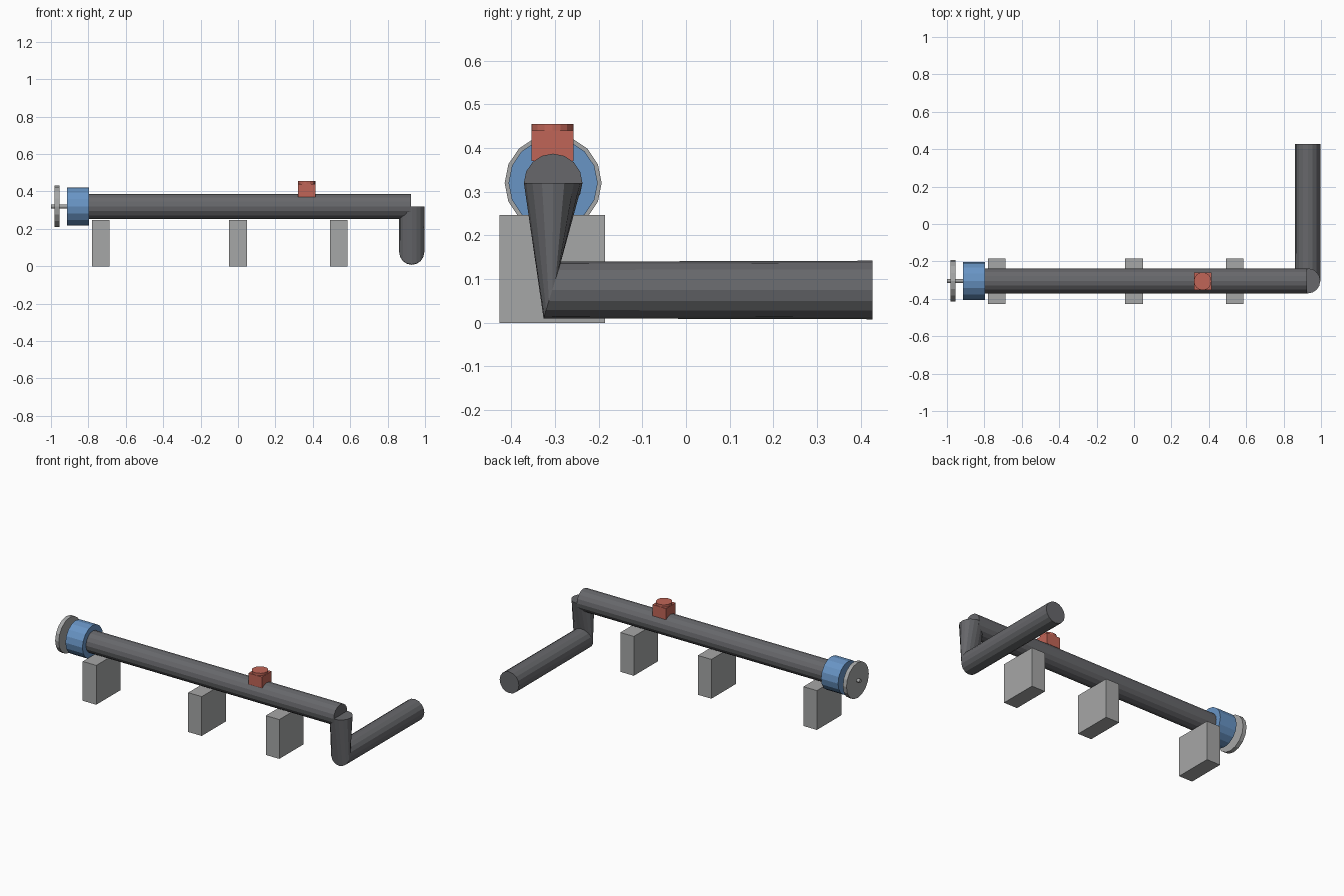
import bpy, bmesh, math
from mathutils import Vector, Matrix

cube = bpy.data.objects.get("Cube")
if cube:
    bpy.data.objects.remove(cube, do_unlink=True)


def material(name, rgb):
    m = bpy.data.materials.new(name)
    m.use_nodes = True
    m.diffuse_color = (*rgb, 1)
    m.node_tree.nodes["Principled BSDF"].inputs["Base Color"].default_value = (*rgb, 1)
    return m


PIPE = material("dark grey steel", (0.135, 0.137, 0.147))
STONE = material("light grey", (0.38, 0.385, 0.385))
BLUE = material("blue paint", (0.14, 0.30, 0.56))
RED = material("red paint", (0.53, 0.13, 0.095))

SIDES = 16
AXIS_Y, AXIS_Z = -0.304, 0.32      # centre line of the main pipe
R = 0.067                          # pipe radius


def finish(name, bm, mat):
    bmesh.ops.recalc_face_normals(bm, faces=bm.faces)
    mesh = bpy.data.meshes.new(name)
    bm.to_mesh(mesh)
    bm.free()
    mesh.materials.append(mat)
    obj = bpy.data.objects.new(name, mesh)
    bpy.context.collection.objects.link(obj)
    return obj


def box(name, lo, hi, mat):
    lo, hi = Vector(lo), Vector(hi)
    bm = bmesh.new()
    bmesh.ops.create_cube(bm, size=1, matrix=Matrix.Translation((lo + hi) / 2)
                          @ Matrix.Diagonal((*(hi - lo), 1)))
    return finish(name, bm, mat)


def loft(name, rings, mat, sides=SIDES):
    """Capped tube through elliptical rings, each given as (centre, half axis u, half axis v)."""
    bm = bmesh.new()
    loops = []
    for c, u, v in rings:
        c, u, v = Vector(c), Vector(u), Vector(v)
        angles = [2 * math.pi * i / sides for i in range(sides)]
        loops.append([bm.verts.new(c + u * math.cos(a) + v * math.sin(a)) for a in angles])
    for a, b in zip(loops, loops[1:]):
        for i in range(sides):
            j = (i + 1) % sides
            bm.faces.new((a[i], a[j], b[j], b[i]))
    bm.faces.new(loops[0])
    bm.faces.new(loops[-1])
    return finish(name, bm, mat)


def x_cylinder(name, x0, x1, r, mat):
    return loft(name, [((x, AXIS_Y, AXIS_Z), (0, r, 0), (0, 0, r)) for x in (x0, x1)], mat)


# Main pipe run
x_cylinder("main_pipe", -0.80, 0.925, R, PIPE)

# Drop leg flattening into a mitred corner, then the outlet running back
loft("outlet_pipe", [
    ((0.929, AXIS_Y, 0.32), (R, 0, 0), (0, R, 0)),
    ((0.929, -0.306, 0.075), (R, 0, 0), (0, 0.020, 0.065)),
    ((0.929, 0.427, 0.075), (R, 0, 0), (0, 0, R)),
], PIPE)

# Coupling, end flange and shaft
x_cylinder("coupling", -0.915, -0.797, 0.102, BLUE)
x_cylinder("end_flange", -0.980, -0.955, 0.111, STONE)
x_cylinder("shaft", -1.0, -0.91, 0.011, STONE)

# Support blocks
for i, x in enumerate((-0.733, 0.0, 0.539)):
    box(f"support_block_{i + 1}", (x - 0.047, -0.427, 0), (x + 0.047, -0.185, 0.247), STONE)

# Valve body and its round cap
box("valve_body", (0.320, -0.354, 0.370), (0.414, -0.258, 0.440), RED)
loft("valve_cap", [((0.367, -0.306, z), (0.047, 0, 0), (0, 0.048, 0))
                   for z in (0.43, 0.455)], RED)
